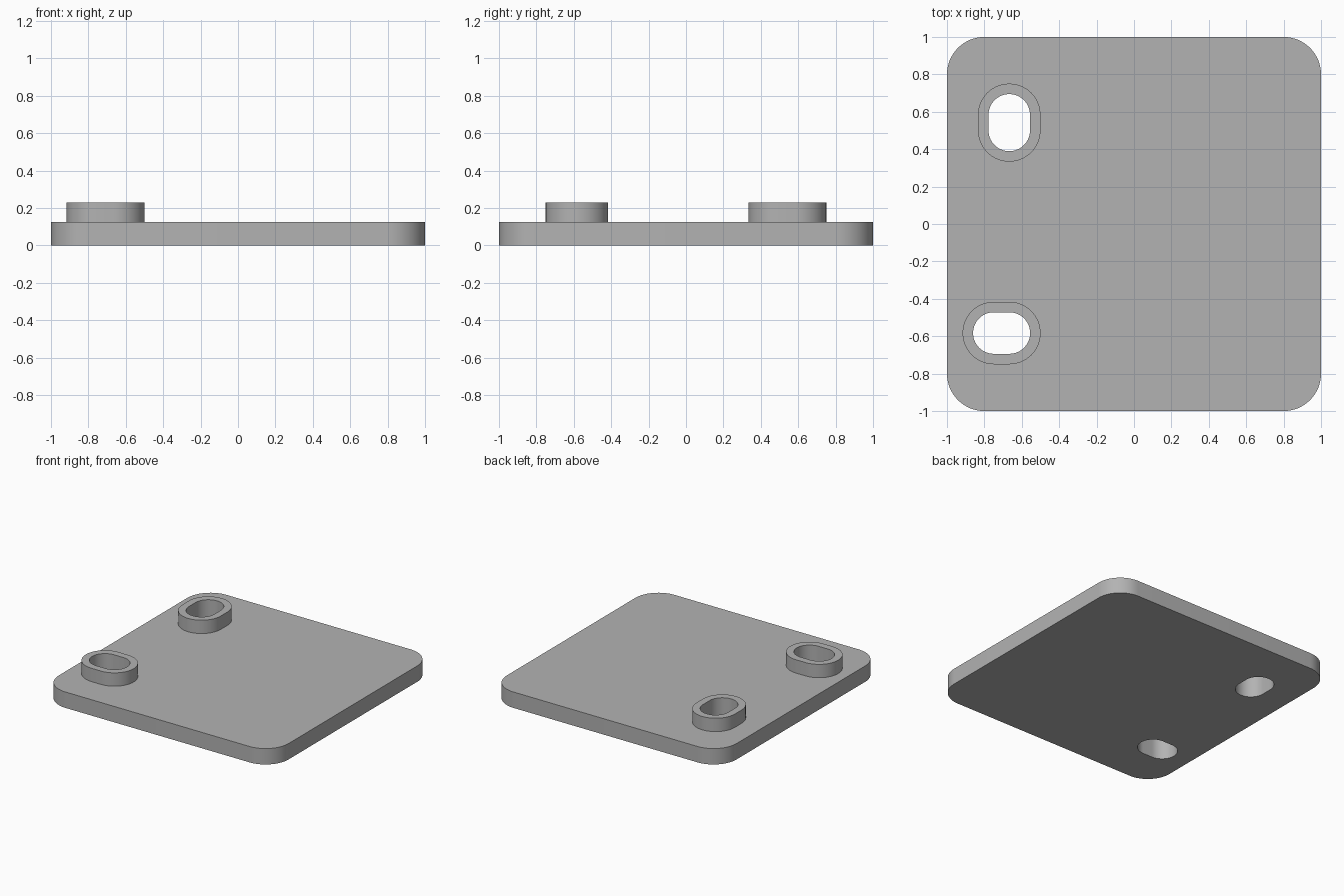
import bpy
import bmesh
from math import cos, sin, pi, radians

default = bpy.data.objects.get("Cube")
if default:
    bpy.data.objects.remove(default, do_unlink=True)

grey = bpy.data.materials.new("plain grey")
grey.use_nodes = True
GREY = (0.45, 0.45, 0.45, 1)
grey.diffuse_color = GREY
grey.node_tree.nodes["Principled BSDF"].inputs["Base Color"].default_value = GREY


def rounded_prism(name, centre, half, radius, bottom, top, steps=16):
    """Upright prism with a rounded rectangle outline."""
    bm = bmesh.new()
    outline = []
    for corner, (sx, sy) in enumerate([(1, 1), (-1, 1), (-1, -1), (1, -1)]):
        for i in range(steps + 1):
            a = (corner + i / steps) * pi / 2
            x = centre[0] + sx * (half[0] - radius) + radius * cos(a)
            y = centre[1] + sy * (half[1] - radius) + radius * sin(a)
            outline.append(bm.verts.new((x, y, bottom)))
    bmesh.ops.remove_doubles(bm, verts=outline, dist=0.0001)
    base = bm.faces.new([v for v in outline if v.is_valid])
    lifted = bmesh.ops.extrude_face_region(bm, geom=[base], use_keep_orig=True)
    for v in lifted["geom"]:
        if isinstance(v, bmesh.types.BMVert):
            v.co.z = top
    bmesh.ops.recalc_face_normals(bm, faces=bm.faces)
    mesh = bpy.data.meshes.new(name)
    bm.to_mesh(mesh)
    bm.free()
    mesh.materials.append(grey)
    obj = bpy.data.objects.new(name, mesh)
    bpy.context.collection.objects.link(obj)
    return obj


def combine(body, tool, operation):
    """Apply a boolean and discard the tool."""
    bpy.context.view_layer.objects.active = body
    mod = body.modifiers.new(operation.lower(), "BOOLEAN")
    mod.operation = operation
    mod.solver = "EXACT"
    mod.object = tool
    bpy.ops.object.modifier_apply(modifier=mod.name)
    bpy.data.objects.remove(tool, do_unlink=True)


PLATE_TOP, BOSS_TOP = 0.125, 0.23
WALL, SLOT_R, STRETCH = 0.056, 0.111, 0.0415
BOSS_R = SLOT_R + WALL

# Base plate
plate = rounded_prism("mounting_plate", (0, 0), (1, 1), 0.2, 0, PLATE_TOP)

# Raised slotted bosses: the back one runs along y, the front one along x
for side, centre, sx, sy in [("back", (-0.667, 0.542), 0, STRETCH),
                             ("front", (-0.708, -0.583), STRETCH, 0)]:
    boss = rounded_prism(side + "_boss", centre, (BOSS_R + sx, BOSS_R + sy),
                         BOSS_R, PLATE_TOP / 2, BOSS_TOP)
    combine(plate, boss, "UNION")
    slot = rounded_prism(side + "_slot", centre, (SLOT_R + sx, SLOT_R + sy),
                         SLOT_R, -0.1, BOSS_TOP + 0.1)
    combine(plate, slot, "DIFFERENCE")

# Smooth curved walls, crisp rims
bpy.ops.object.select_all(action="DESELECT")
plate.select_set(True)
bpy.context.view_layer.objects.active = plate
bpy.ops.object.shade_smooth_by_angle(angle=radians(30))
